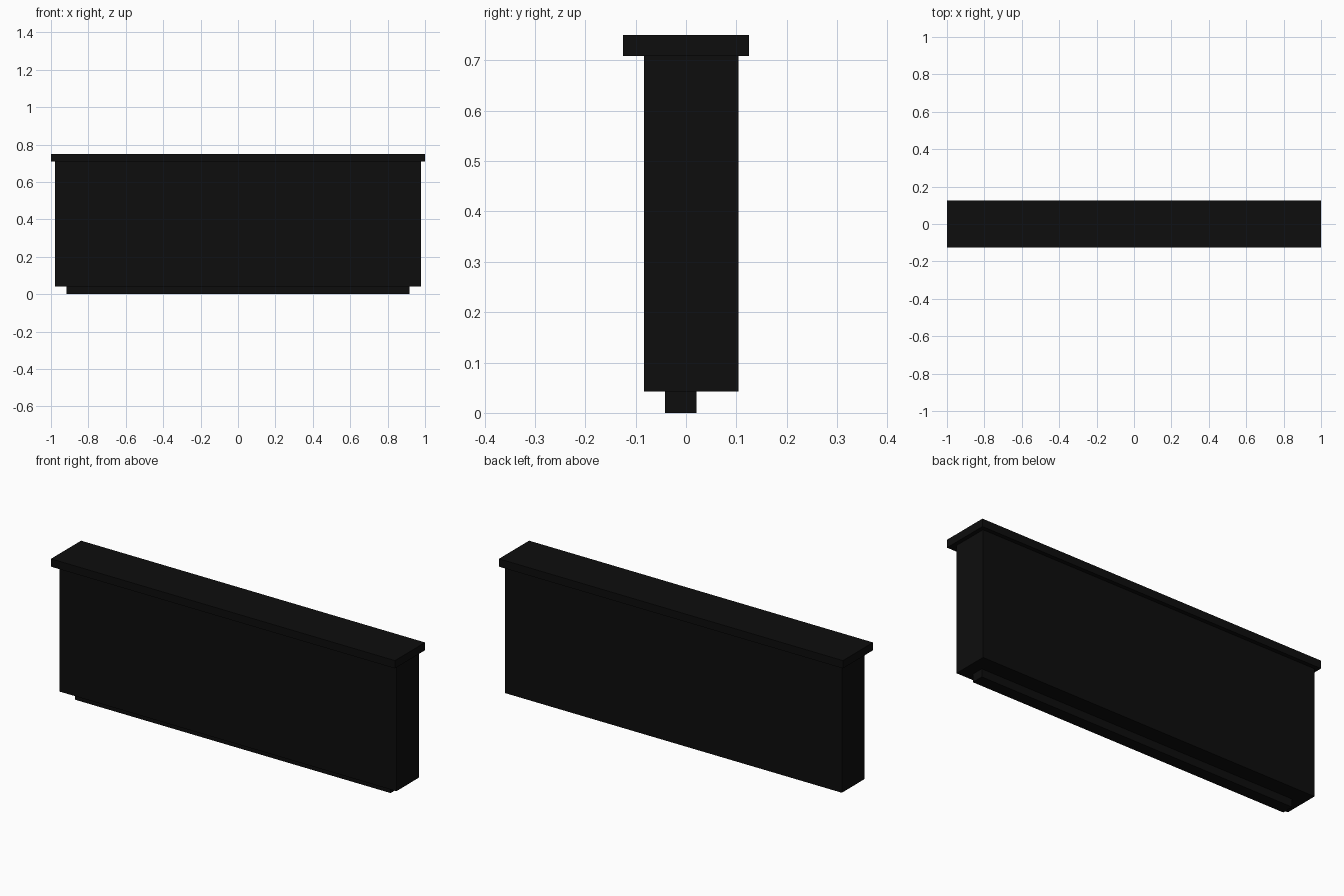
import bpy
from mathutils import Matrix, Vector
import bmesh

default = bpy.data.objects.get("Cube")
if default:
    bpy.data.objects.remove(default, do_unlink=True)

# Single near-black finish
black = bpy.data.materials.new("matte_black")
black.use_nodes = True
colour = (0.004, 0.004, 0.004, 1)
black.diffuse_color = colour
black.node_tree.nodes["Principled BSDF"].inputs["Base Color"].default_value = colour


def box(name, low, high):
    """Flat-faced box between two opposite corners."""
    low, high = Vector(low), Vector(high)
    mesh = bpy.data.meshes.new(name)
    bm = bmesh.new()
    place = Matrix.Translation((low + high) / 2) @ Matrix.Diagonal((*(high - low), 1))
    bmesh.ops.create_cube(bm, size=1, matrix=place)
    bm.to_mesh(mesh)
    bm.free()
    mesh.materials.append(black)
    obj = bpy.data.objects.new(name, mesh)
    bpy.context.collection.objects.link(obj)
    return obj


# Narrow base strip, set slightly forward
box("base_strip", (-0.917, -0.042, 0), (0.917, 0.021, 0.042))
# Main upright panel, set slightly back
box("main_panel", (-0.979, -0.083, 0.042), (0.979, 0.104, 0.709))
# Overhanging top slab
box("top_slab", (-1, -0.125, 0.709), (1, 0.125, 0.75))
